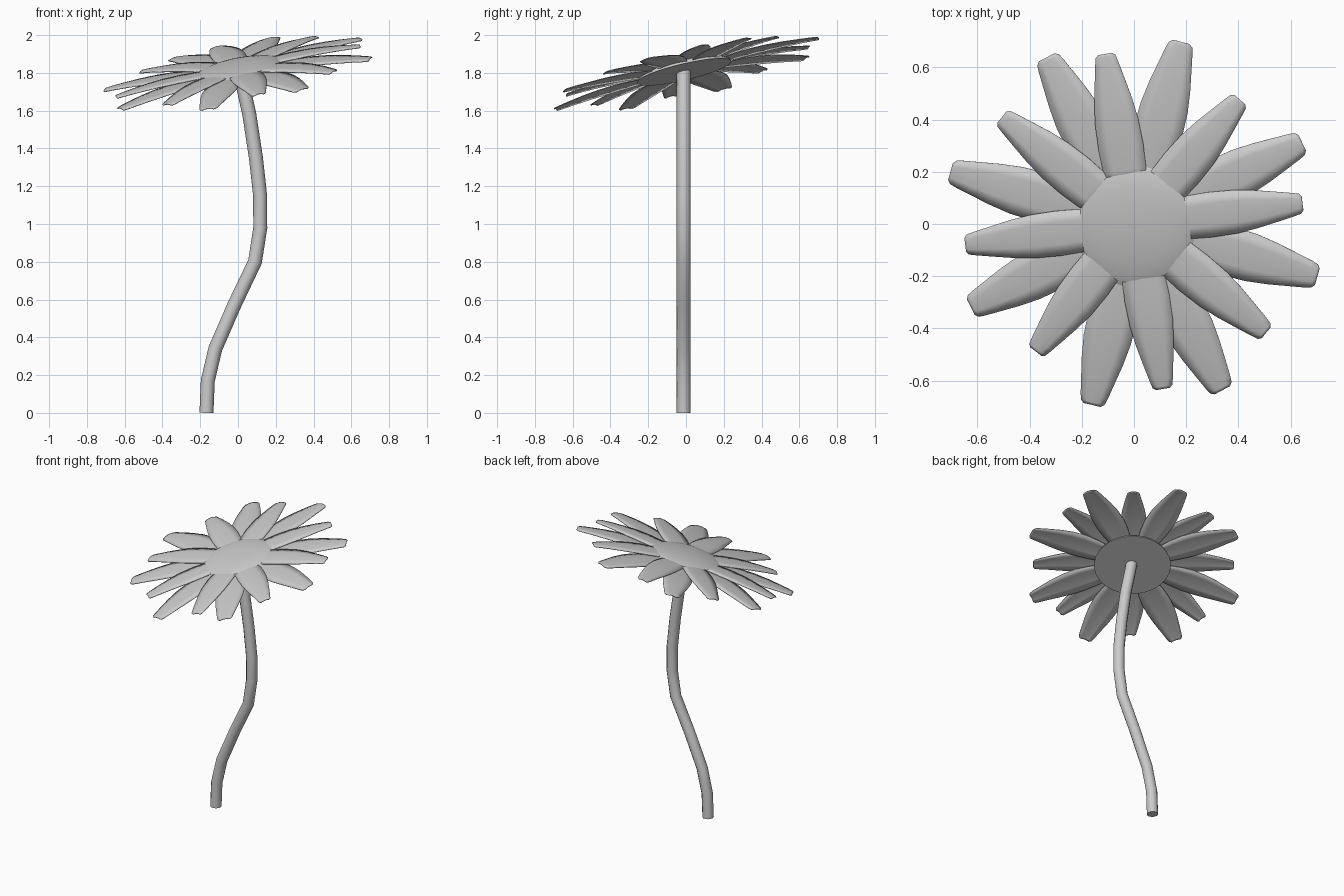
import bpy, bmesh, math

if "Cube" in bpy.data.objects:
    bpy.data.objects.remove(bpy.data.objects["Cube"])

SX, SY = 0.18, 0.227          # slope of the tilted flower head
CX, CY = 0.005, -0.01         # head centre


def head_z(x, y, h):
    return h + SX * x + SY * y


def finish(name, bm, angle=40):
    bmesh.ops.recalc_face_normals(bm, faces=bm.faces)
    me = bpy.data.meshes.new(name)
    bm.to_mesh(me)
    bm.free()
    ob = bpy.data.objects.new(name, me)
    bpy.context.collection.objects.link(ob)
    bpy.ops.object.select_all(action='DESELECT')
    ob.select_set(True)
    bpy.context.view_layer.objects.active = ob
    bpy.ops.object.shade_smooth_by_angle(angle=math.radians(angle))
    return ob


def petal(name, angle, length, widths, base_h, tip_h):
    """Thin arched petal; widths are (fraction of length, half width)."""
    bm = bmesh.new()
    ca, sa = math.cos(math.radians(angle)), math.sin(math.radians(angle))
    rows = []
    for t, w in widths:
        row = []
        for k in (-1, -0.5, 0, 0.5, 1):
            r, s = t * length, k * w
            x, y = r * ca - s * sa, r * sa + s * ca
            u = max(0, (t - 0.25) / 0.75)
            h = base_h + (tip_h - base_h) * u + 0.05 * u * (1 - u) - 0.006 * k * k
            row.append(bm.verts.new((x, y, head_z(x, y, h))))
        rows.append(row)
    for a, b in zip(rows, rows[1:]):
        for i in range(4):
            bm.faces.new((a[i], a[i + 1], b[i + 1], b[i]))
    ob = finish(name, bm)
    mod = ob.modifiers.new("thickness", 'SOLIDIFY')
    mod.thickness = 0.005
    mod.offset = 0


# Petals: a lower ring of long ones and an upper ring of short ones
LONG = [(0.17, 0.05), (0.28, 0.068), (0.4, 0.085), (0.52, 0.094), (0.64, 0.092),
        (0.76, 0.080), (0.88, 0.063), (0.95, 0.053), (0.985, 0.046), (1.0, 0.032)]
SHORT = [(0.18, 0.07), (0.32, 0.082), (0.45, 0.086), (0.6, 0.083), (0.72, 0.073),
         (0.84, 0.058), (0.94, 0.045), (0.985, 0.038), (1.0, 0.026)]
long_petals = [(75.4, .72), (25.8, .715), (-16, .73), (-62, .72),
               (-103, .71), (-153, .70), (164, .73), (117.6, .72)]
short_petals = [(49.6, .625), (7, .65), (-39.4, .655), (-80, .64),
                (-127.6, .615), (-173, .65), (141, .65), (99.6, .66)]
for i, (a, l) in enumerate(long_petals):
    petal(f"long_petal_{i + 1}", a, l, LONG, 1.822, 1.797)
for i, (a, l) in enumerate(short_petals):
    petal(f"short_petal_{i + 1}", a, l, SHORT, 1.832, 1.812)

# Flower centre: shallow dome with a flat underside
bm = bmesh.new()
bmesh.ops.create_uvsphere(bm, u_segments=32, v_segments=16, radius=1)
bmesh.ops.bisect_plane(bm, geom=bm.verts[:] + bm.edges[:] + bm.faces[:], dist=1e-4,
                       plane_co=(0, 0, 0), plane_no=(0, 0, 1), clear_inner=True)
bmesh.ops.holes_fill(bm, edges=[e for e in bm.edges if e.is_boundary], sides=0)
for v in bm.verts:
    x, y = CX + 0.25 * v.co.x, CY + 0.25 * v.co.y
    v.co = (x, y, head_z(x, y, 1.806 + 0.053 * v.co.z))
finish("flower_centre", bm)

# Stem: S-shaped tube
path = [(-.167, 0), (-.16, .17), (-.12, .34), (-.02, .57), (.09, .80), (.118, .98),
        (.117, 1.15), (.095, 1.35), (.06, 1.58), (.02, 1.76), (.01, 1.82)]
cu = bpy.data.curves.new("stem", 'CURVE')
cu.dimensions = '3D'
cu.bevel_depth = 0.037
cu.bevel_resolution = 4
cu.use_fill_caps = True
sp = cu.splines.new('POLY')
sp.points.add(len(path) - 1)
for p, (x, z) in zip(sp.points, path):
    p.co = (x, -0.012, z, 1)
stem = bpy.data.objects.new("stem", cu)
bpy.context.collection.objects.link(stem)
bpy.ops.object.select_all(action='DESELECT')
stem.select_set(True)
bpy.context.view_layer.objects.active = stem
bpy.ops.object.convert(target='MESH')
bpy.ops.object.shade_smooth_by_angle(angle=math.radians(40))
